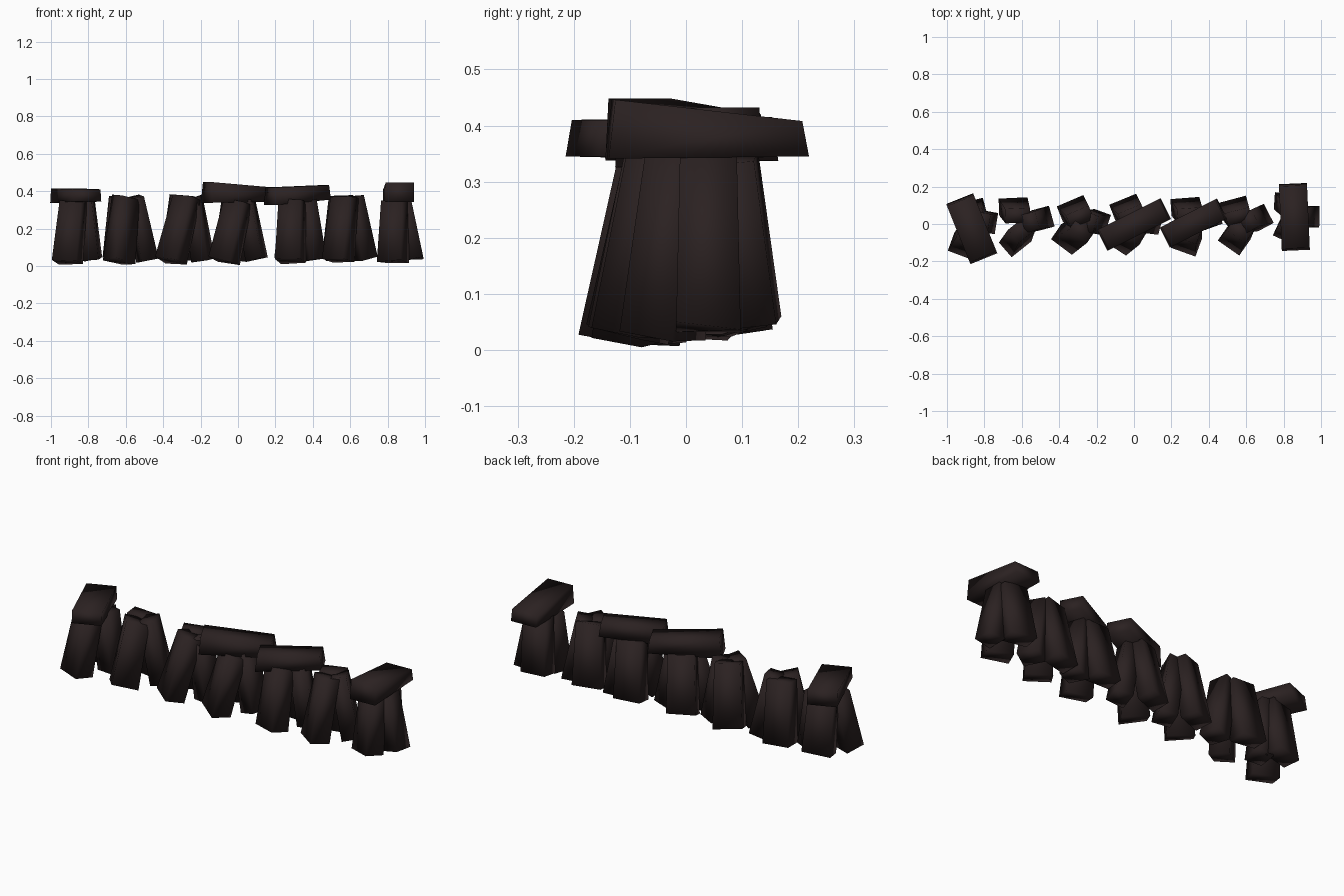
import bpy
import math
import random
from mathutils import Vector

if "Cube" in bpy.data.objects:
    bpy.data.objects.remove(bpy.data.objects["Cube"])

random.seed(4)

stone = bpy.data.materials.new("dark_brown_stone")
stone.diffuse_color = (0.024, 0.0155, 0.0155, 1)
stone.use_nodes = True
stone.node_tree.nodes["Principled BSDF"].inputs["Base Color"].default_value = stone.diffuse_color


def block(name, verts):
    """Eight-cornered stone: first four corners at one end, last four at the other."""
    mesh = bpy.data.meshes.new(name)
    faces = [(3, 2, 1, 0), (4, 5, 6, 7)]
    faces += [(i, (i + 1) % 4, (i + 1) % 4 + 4, i + 4) for i in range(4)]
    mesh.from_pydata(verts, [], faces)
    mesh.materials.append(stone)
    mesh.shade_smooth()
    obj = bpy.data.objects.new(name, mesh)
    bpy.context.collection.objects.link(obj)
    return obj


def leaning_slab(name, foot, top, width, thick, yaw, taper=0.88):
    """Upright slab whose end faces are square to its leaning axis."""
    foot, top = Vector(foot), Vector(top)
    axis = (top - foot).normalized()
    side = Vector((math.cos(math.radians(yaw)), math.sin(math.radians(yaw)), 0))
    side = (side - axis * side.dot(axis)).normalized()
    depth = axis.cross(side)
    verts = []
    for centre, s in ((foot, 1), (top, taper)):
        for a, b in ((-1, -1), (1, -1), (1, 1), (-1, 1)):
            rough = axis * random.uniform(-0.008, 0.008)
            verts.append(centre + side * a * s * width / 2
                         + depth * b * s * thick / 2 + rough)
    return block(name, verts)


def lintel(name, a, b, width, za, zb):
    """Capstone lying from a to b; za and zb give bottom and top heights."""
    a, b = Vector((*a, 0)), Vector((*b, 0))
    along = (b - a).normalized()
    side = Vector((-along.y, along.x, 0)) * width / 2
    verts = []
    for p, (z0, z1), out in ((a, za, -1), (b, zb, 1)):
        for s, z in ((1, z0), (-1, z0), (-1, z1), (1, z1)):
            shift = along * out * (0.006 if z == z0 else -0.006)
            verts.append(p + side * s + shift + Vector((0, 0, z)))
    return block(name, verts)


# Front slabs: foot x, foot y, top x, top y, yaw
front = [
    (-0.912, -0.118, -0.88, -0.055, -20),
    (-0.635, -0.095, -0.60, -0.03, 40),
    (-0.36, -0.082, -0.275, -0.03, -35),
    (-0.075, -0.087, 0.00, -0.04, -30),
    (0.28, -0.103, 0.29, -0.045, -20),
    (0.535, -0.086, 0.57, -0.03, -35),
    (0.828, -0.042, 0.84, -0.005, -25),
]

# Back slabs
back = [
    (-0.872, 0.078, -0.868, 0.03, 15),
    (-0.645, 0.094, -0.622, 0.045, 2),
    (-0.325, 0.083, -0.29, 0.038, 22),
    (-0.045, 0.092, -0.01, 0.045, 22),
    (0.275, 0.094, 0.30, 0.045, 4),
    (0.535, 0.089, 0.56, 0.037, 15),
    (0.828, 0.12, 0.85, 0.085, -4),
]

# Right-hand slabs
right = [
    (-0.782, 0.01, -0.815, 0.01, 80),
    (-0.485, 0.03, -0.555, 0.01, 105),
    (-0.187, 0.01, -0.245, 0.01, 70),
    (0.10, 0.01, 0.04, 0.01, 75),
    (0.41, 0.04, 0.365, 0.02, 110),
    (0.68, 0.035, 0.615, 0.015, 118),
    (0.945, 0.04, 0.885, 0.04, 90),
]

capped = {0, 3, 4, 6}
lift = {("back", 6): 0.014, ("front", 5): 0.006}
for kind, rows, w, t, z in (("front", front, 0.14, 0.105, 0.024),
                            ("back", back, 0.155, 0.09, 0.040),
                            ("right", right, 0.115, 0.095, 0.034)):
    for i, (fx, fy, tx, ty, yaw) in enumerate(rows):
        top_z = 0.345 if i in capped else 0.367
        foot_z = z + lift.get((kind, i), 0)
        leaning_slab(f"{kind}_slab_{i + 1}", (fx, fy, foot_z), (tx, ty, top_z),
                     w, t, yaw, 0.88 if i in capped else 0.86)

# Capstones
lintel("lintel_left", (-0.805, -0.18), (-0.93, 0.13), 0.155,
       (0.345, 0.41), (0.337, 0.415))
lintel("lintel_middle", (-0.165, -0.085), (0.165, 0.08), 0.125,
       (0.338, 0.448), (0.343, 0.42))
lintel("lintel_middle_right", (0.17, -0.07), (0.465, 0.08), 0.12,
       (0.325, 0.42), (0.355, 0.432))
lintel("lintel_right", (0.865, -0.135), (0.85, 0.21), 0.15,
       (0.341, 0.446), (0.345, 0.408))
